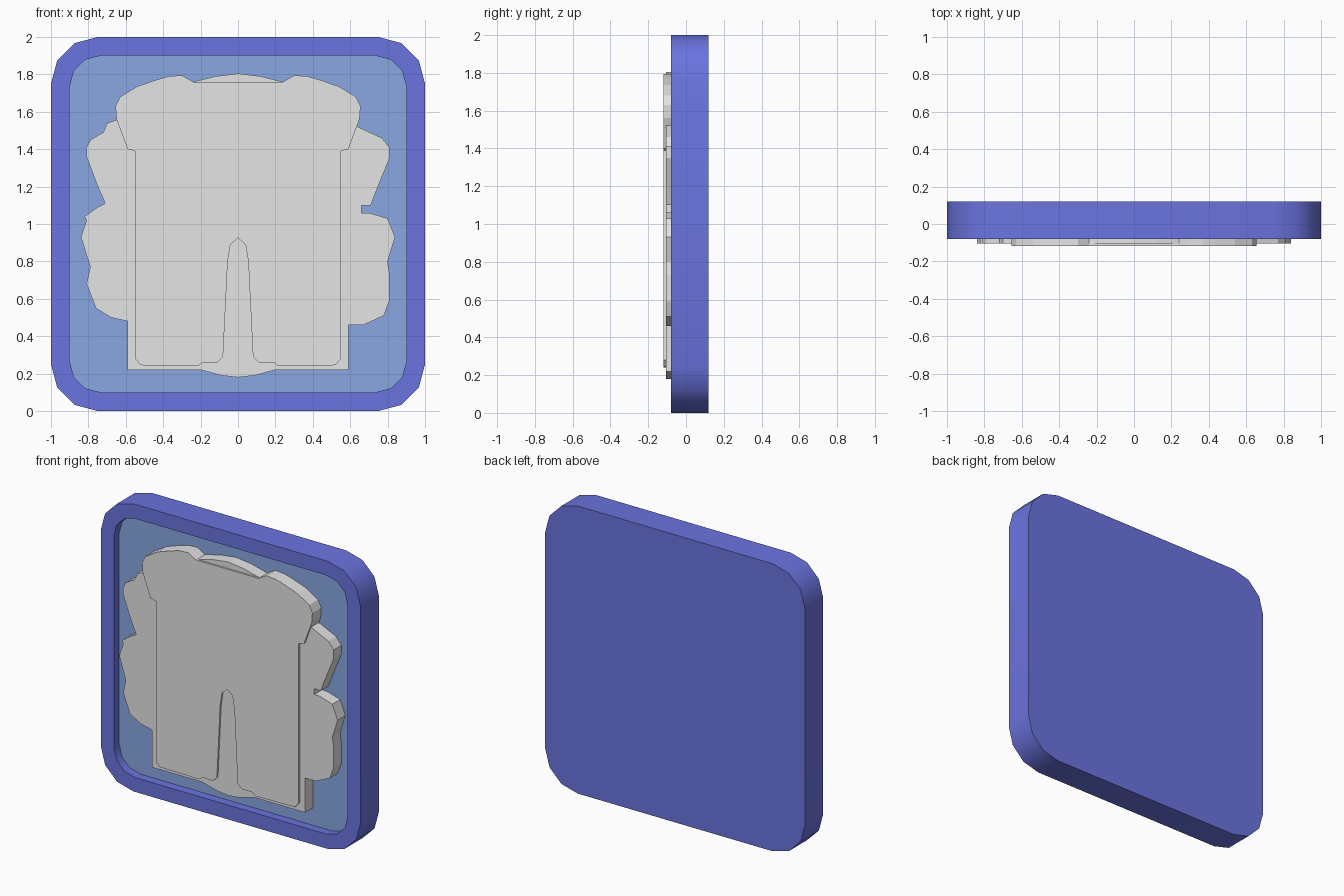
import bpy
import bmesh
from math import sin, cos, pi, radians

default_cube = bpy.data.objects.get("Cube")
if default_cube:
    bpy.data.objects.remove(default_cube, do_unlink=True)

# Depths along y
TRAY_BACK, TRAY_FRONT, FLOOR = 0.12, -0.08, -0.02
LOWER_FRONT, UPPER_FRONT = -0.105, -0.118
EMBED = 0.005


def make_material(name, colour):
    material = bpy.data.materials.new(name)
    material.use_nodes = True
    rgba = (*colour, 1)
    material.diffuse_color = rgba
    material.node_tree.nodes["Principled BSDF"].inputs["Base Color"].default_value = rgba
    return material


frame_blue = make_material("frame blue", (0.147, 0.175, 0.74))
panel_blue = make_material("panel light blue", (0.25, 0.39, 0.76))
emblem_grey = make_material("emblem grey", (0.78, 0.78, 0.78))


def make_object(name, bm, materials):
    bmesh.ops.recalc_face_normals(bm, faces=bm.faces)
    mesh = bpy.data.meshes.new(name)
    bm.to_mesh(mesh)
    bm.free()
    for material in materials:
        mesh.materials.append(material)
    obj = bpy.data.objects.new(name, mesh)
    bpy.context.collection.objects.link(obj)
    return obj


def rounded_square(bm, half, radius, y, steps=3):
    """Ring of vertices around a square with rounded corners."""
    ring = []
    inner = half - radius
    for corner, (sx, sz) in enumerate([(1, 1), (-1, 1), (-1, -1), (1, -1)]):
        for step in range(steps + 1):
            angle = (corner + step / steps) * pi / 2
            x = sx * inner + radius * cos(angle)
            z = sz * inner + radius * sin(angle)
            ring.append(bm.verts.new((x, y, z + 1)))
    return ring


def build_tray():
    bm = bmesh.new()
    rings = [
        rounded_square(bm, 1, 0.25, TRAY_BACK),
        rounded_square(bm, 1, 0.25, TRAY_FRONT),
        rounded_square(bm, 0.9, 0.165, TRAY_FRONT),
        rounded_square(bm, 0.9, 0.165, FLOOR),
    ]
    for lower, upper in zip(rings, rings[1:]):
        count = len(lower)
        for i in range(count):
            j = (i + 1) % count
            bm.faces.new((lower[i], lower[j], upper[j], upper[i]))
    bm.faces.new(rings[0])
    recess_floor = bm.faces.new(rings[-1])
    recess_floor.material_index = 1
    return make_object("tray", bm, [frame_blue, panel_blue])


def build_plate(name, outline, front):
    """Extrude an x-z outline from the recess floor to the given front depth."""
    bm = bmesh.new()
    face = bm.faces.new([bm.verts.new((x, front, z)) for x, z in outline])
    result = bmesh.ops.extrude_face_region(bm, geom=[face], use_keep_orig=True)
    moved = [v for v in result["geom"] if isinstance(v, bmesh.types.BMVert)]
    bmesh.ops.translate(bm, verts=moved, vec=(0, FLOOR + EMBED - front, 0))
    return make_object(name, bm, [emblem_grey])


def mirrored(points):
    return [(-x, z) for x, z in reversed(points)]


tray = build_tray()

# Lower plate: both silhouettes run from the bottom to the top
base_edge = [(0.09, 0.19), (0.2, 0.22), (0.59, 0.22)]
crown_edge = [(0.24, 1.76), (0.12, 1.79)]
left_side = [
    (0.59, 0.46), (0.67, 0.46), (0.78, 0.51), (0.81, 0.59), (0.81, 0.73),
    (0.8, 0.8), (0.84, 0.93), (0.8, 1.03), (0.7, 1.06), (0.66, 1.06),
    (0.66, 1.1), (0.71, 1.1), (0.74, 1.18), (0.81, 1.35), (0.81, 1.41),
    (0.77, 1.46), (0.64, 1.52), (0.5, 1.6),
]
right_side = [
    (0.59, 0.48), (0.68, 0.5), (0.76, 0.55), (0.81, 0.68), (0.79, 0.77),
    (0.84, 0.93), (0.81, 1.02), (0.82, 1.04), (0.75, 1.09), (0.71, 1.11),
    (0.75, 1.2), (0.81, 1.36), (0.81, 1.41), (0.79, 1.45), (0.72, 1.49),
    (0.7, 1.54), (0.64, 1.56), (0.5, 1.6),
]
lower_outline = [(0, 0.18)] + base_edge + left_side + crown_edge
lower_outline += [(0, 1.805)] + mirrored(base_edge + right_side + crown_edge)
lower_plate = build_plate("lower_emblem_plate", lower_outline, LOWER_FRONT)

# Upper plate: half outline from the notch tip, down, out and up to the top
upper_half = [
    (0.04, 0.89), (0.055, 0.8), (0.08, 0.29), (0.11, 0.26), (0.19, 0.26),
    (0.215, 0.24), (0.52, 0.245), (0.55, 0.28), (0.55, 1.39), (0.59, 1.4),
    (0.65, 1.56), (0.655, 1.63), (0.63, 1.68), (0.54, 1.735), (0.44, 1.77),
    (0.37, 1.79), (0.3, 1.795), (0.24, 1.76),
]
upper_outline = [(0, 0.925)] + upper_half + mirrored(upper_half)
upper_plate = build_plate("upper_emblem_plate", upper_outline, UPPER_FRONT)

# Smooth the rounded tray corners, keeping its rims sharp
bpy.ops.object.select_all(action="DESELECT")
tray.select_set(True)
bpy.context.view_layer.objects.active = tray
bpy.ops.object.shade_smooth_by_angle(angle=radians(35))
